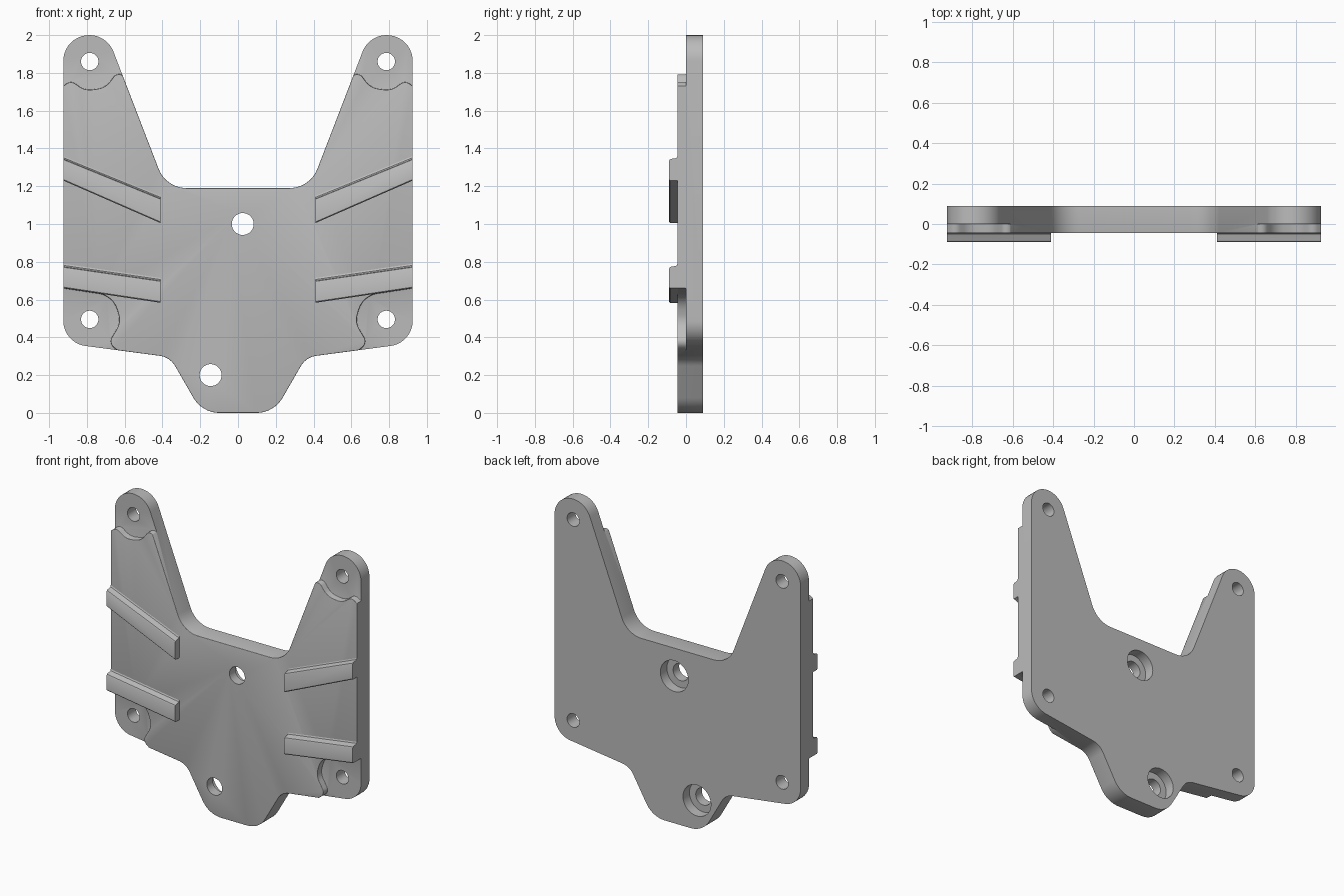
import bpy, bmesh
from math import pi, tan, sin, cos
from mathutils import Vector, Matrix

cube = bpy.data.objects.get("Cube")
if cube:
    bpy.data.objects.remove(cube, do_unlink=True)

BACK, STEP, FRONT, RIB = 0.09, 0.0, -0.045, -0.09
SIDE = 0.925

grey = bpy.data.materials.new("plain grey")
grey.use_nodes = True
grey.diffuse_color = (0.5, 0.5, 0.5, 1)
grey.node_tree.nodes["Principled BSDF"].inputs["Base Color"].default_value = (0.5, 0.5, 0.5, 1)


def make_object(name, bm):
    bmesh.ops.recalc_face_normals(bm, faces=bm.faces)
    mesh = bpy.data.meshes.new(name)
    bm.to_mesh(mesh)
    bm.free()
    mesh.materials.append(grey)
    obj = bpy.data.objects.new(name, mesh)
    bpy.context.collection.objects.link(obj)
    return obj


def rounded(corners, steps=10):
    """Polygon of (x, z, radius) corners with each corner replaced by an arc."""
    pts = []
    for i, (x, z, r) in enumerate(corners):
        p = Vector((x, z))
        if r == 0:
            pts.append(p)
            continue
        a = (Vector(corners[i - 1][:2]) - p).normalized()
        b = (Vector(corners[(i + 1) % len(corners)][:2]) - p).normalized()
        half = a.angle(b) / 2
        centre = p + (a + b).normalized() * r / sin(half)
        start = p + a * r / tan(half) - centre
        sweep = (pi - 2 * half) * (1 if a.x * b.y - a.y * b.x < 0 else -1)
        for k in range(steps + 1):
            t = sweep * k / steps
            pts.append(centre + Matrix.Rotation(t, 2) @ start)
    return pts


def prism(name, pts, y0, y1):
    bm = bmesh.new()
    face = bm.faces.new([bm.verts.new((p.x, y0, p.y)) for p in pts])
    new = bmesh.ops.extrude_face_region(bm, geom=[face])["geom"]
    moved = [v for v in new if isinstance(v, bmesh.types.BMVert)]
    bmesh.ops.translate(bm, verts=moved, vec=(0, y1 - y0, 0))
    return make_object(name, bm)


def cut(target, cutter):
    mod = target.modifiers.new("cut", "BOOLEAN")
    mod.operation, mod.solver, mod.object = "DIFFERENCE", "EXACT", cutter
    bpy.context.view_layer.objects.active = target
    bpy.ops.object.modifier_apply(modifier=mod.name)
    bpy.data.objects.remove(cutter, do_unlink=True)


def mirrored(corners, s):
    return [(x * s, z, r) for x, z, r in corners]


def shade(obj):
    bpy.ops.object.select_all(action="DESELECT")
    obj.select_set(True)
    bpy.context.view_layer.objects.active = obj
    bpy.ops.object.shade_smooth_by_angle(angle=0.6)


# Plate outline: notch, arm tip, lower corner, bottom tongue
half = [(0.381, 1.19, 0.16), (0.693, 2.0, 0.137), (SIDE, 2.0, 0.137),
        (SIDE, 0.37, 0.135), (0.36, 0.295, 0.11), (0.19, 0, 0.16)]
plate = prism("mounting_plate", rounded(half + mirrored(half, -1)[::-1]), FRONT, BACK)

# Recessed pads around the corner holes
upper_pad = [(0.56, 1.74, 0), (0.635, 1.81, 0.035), (0.70, 1.722, 0.1),
             (0.81, 1.705, 0.1), (0.885, 1.76, 0.04), (0.97, 1.695, 0),
             (0.97, 2.1, 0), (0.5, 2.1, 0)]
lower_pad = [(0.97, 0.667, 0), (0.66, 0.62, 0.12), (0.62, 0.48, 0.1),
             (0.685, 0.37, 0.04), (0.60, 0.30, 0), (0.60, 0.2, 0), (0.97, 0.2, 0)]
for s in (1, -1):
    for pad in (upper_pad, lower_pad):
        cut(plate, prism("pad_cutter", rounded(mirrored(pad, s), 6), -0.2, STEP))

# Soften the front rim and the foot of each step
bm = bmesh.new()
bm.from_mesh(plate.data)
bmesh.ops.remove_doubles(bm, verts=bm.verts, dist=0.0005)
rim = []
for e in bm.edges:
    ys = [v.co.y for v in e.verts]
    on_side = all(abs(abs(v.co.x) - SIDE) < 0.001 for v in e.verts)
    at_front = all(abs(y - FRONT) < 0.001 for y in ys)
    at_foot = all(abs(y - STEP) < 0.001 for y in ys) and not e.is_convex
    if len(e.link_faces) == 2 and e.calc_face_angle(0) > 0.8 and not on_side and (at_front or at_foot):
        rim.append(e)
bmesh.ops.bevel(bm, geom=rim, offset=0.012, segments=3, profile=0.5,
                affect="EDGES", clamp_overlap=True)
bmesh.ops.recalc_face_normals(bm, faces=bm.faces)
bm.to_mesh(plate.data)
bm.free()


# Screw holes, two of them counterbored from the back
def drill(x, z, radius, y0, y1):
    ring = [Vector((x + radius * cos(k * pi / 24), z + radius * sin(k * pi / 24)))
            for k in range(48)]
    cut(plate, prism("drill", ring, y0, y1))


for s in (1, -1):
    for z in (1.86, 0.495):
        drill(s * 0.785, z, 0.046, -0.2, 0.2)
for x, z in ((0.025, 1.0), (-0.145, 0.2)):
    drill(x, z, 0.058, -0.2, 0.2)
    drill(x, z, 0.105, BACK - 0.07, 0.2)
shade(plate)

# Slanted ribs: rounded upper lip and a flared foot on the upper side
# Each profile point is (depth, offset, measured from the upper edge?)
profile = [(FRONT + 0.005, 0, False), (RIB + 0.006, 0, False), (RIB, 0.006, False),
           (RIB, -0.012, True), (RIB + 0.004, -0.004, True), (RIB + 0.012, 0, True),
           (FRONT - 0.012, 0.002, True), (FRONT - 0.004, 0.006, True),
           (FRONT, 0.015, True), (FRONT + 0.005, 0.015, True)]
ribs = {"upper": ((1.005, 1.135), (1.23, 1.345)), "lower": ((0.583, 0.70), (0.66, 0.775))}
for level, (inner, outer) in ribs.items():
    for side, s in (("left", 1), ("right", -1)):
        bm = bmesh.new()
        ends = []
        for x, (low, high) in ((0.41, inner), (SIDE, outer)):
            ends.append([bm.verts.new((s * x, y, (high if top else low) + d))
                         for y, d, top in profile])
        a, b = ends
        for i in range(len(a)):
            j = (i + 1) % len(a)
            bm.faces.new((a[i], a[j], b[j], b[i]))
        bm.faces.new(a)
        bm.faces.new(b)
        shade(make_object(f"{level}_{side}_rib", bm))
